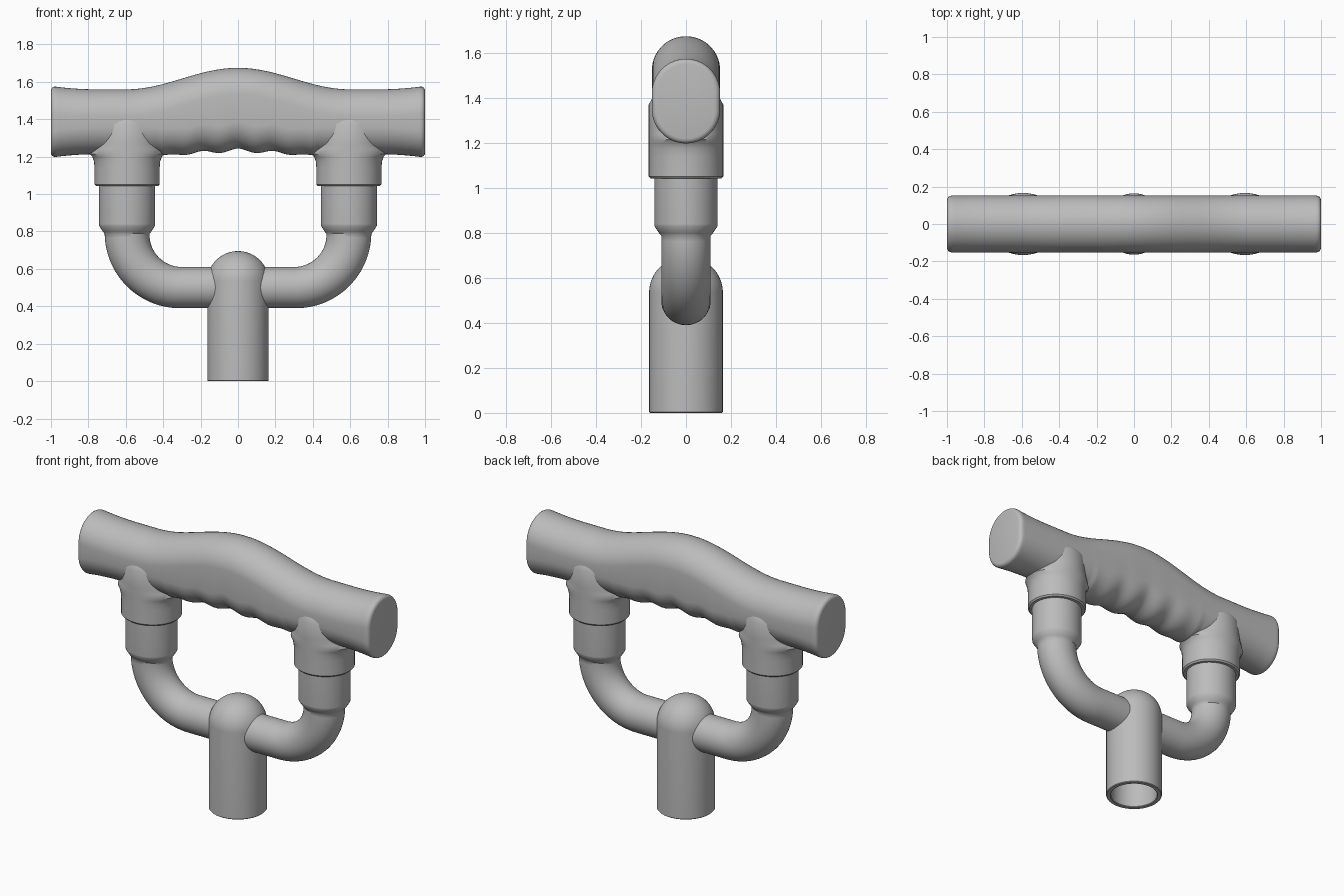
import bpy, bmesh, math
from mathutils import Vector

cube = bpy.data.objects.get("Cube")
if cube:
    bpy.data.objects.remove(cube, do_unlink=True)

grey = bpy.data.materials.new("plain grey")
grey.use_nodes = True
colour = (0.5, 0.5, 0.5, 1)
grey.diffuse_color = colour
grey.node_tree.nodes["Principled BSDF"].inputs["Base Color"].default_value = colour

SIDES = 48


def loft(name, rings):
    """Skin a row of equal-sized closed rings and cap both ends."""
    bm = bmesh.new()
    rows = [[bm.verts.new(p) for p in ring] for ring in rings]
    for a, b in zip(rows, rows[1:]):
        n = len(a)
        for i in range(n):
            bm.faces.new((a[i], a[(i + 1) % n], b[(i + 1) % n], b[i]))
    bm.faces.new(rows[0])
    bm.faces.new(rows[-1])
    bmesh.ops.recalc_face_normals(bm, faces=bm.faces)
    mesh = bpy.data.meshes.new(name)
    bm.to_mesh(mesh)
    bm.free()
    mesh.materials.append(grey)
    ob = bpy.data.objects.new(name, mesh)
    bpy.context.collection.objects.link(ob)
    bpy.ops.object.select_all(action="DESELECT")
    bpy.context.view_layer.objects.active = ob
    ob.select_set(True)
    bpy.ops.object.shade_smooth_by_angle(angle=math.radians(40))


def ellipse(centre, across, r_across, r_depth):
    """Ring spanned by the given direction and the y axis."""
    angles = [math.tau * i / SIDES for i in range(SIDES)]
    return [Vector(centre) + Vector(across) * r_across * math.cos(t)
            + Vector((0, r_depth * math.sin(t), 0)) for t in angles]


def upright(x, profile):
    return [ellipse((x, 0, z), (1, 0, 0), rx, ry) for z, rx, ry in profile]


# Handle: stadium section with an arched top and finger grooves below
def handle_ring(x, inset=0):
    d = abs(x)
    flare = 0.014 * (max(d - 0.75, 0) / 0.22) ** 2
    top = 1.56 + flare
    if d < 0.6:
        top += 0.0575 * (1 + math.cos(math.pi * d / 0.6))
    bottom = 1.213 - flare
    if d < 0.42:
        fade = 1 - d / 0.42
        bottom = 1.205 + 0.03 * fade + 0.009 * math.cos(math.tau * d / 0.19) * min(1, fade * 2)
    r = 0.152
    ring = []
    for i in range(SIDES):
        t = math.tau * (i + 0.5) / SIDES
        centre = top - r if math.sin(t) > 0 else bottom + r
        ring.append((x, (r - inset) * math.cos(t), centre + (r - inset) * math.sin(t)))
    return ring


bevel = 0.025
corner = [i * math.pi / 8 for i in range(4)]
left_end = [handle_ring(-1 + bevel * (1 - math.sin(a)), bevel * (1 - math.cos(a)))
            for a in (math.pi / 2 - c for c in corner)]
right_end = [handle_ring(1 - bevel * (1 - math.sin(a)), bevel * (1 - math.cos(a)))
             for a in (math.pi / 2 - c for c in reversed(corner))]
span = 1 - bevel
middle = [handle_ring(-span + 2 * span * i / 120) for i in range(121)]
loft("handle", left_end + middle + right_end)

# Sockets and bent arms, one on each side
for side, s in (("left", 1), ("right", -1)):
    loft(side + "_socket", upright(s * 0.593, [
        (1.043, 0.166, 0.158), (1.052, 0.174, 0.166), (1.14, 0.174, 0.166),
        (1.175, 0.177, 0.166), (1.2, 0.186, 0.166), (1.215, 0.2, 0.166),
        (1.24, 0.19, 0.166), (1.27, 0.174, 0.166), (1.37, 0.174, 0.166),
        (1.4, 0.16, 0.15)]))

    bend = 0.288
    arm = [ellipse((s * 0.05, 0, 0.5), (0, 0, 1), 0.11, 0.11)]
    for i in range(25):
        a = math.pi / 2 * i / 24
        across = Vector((-s * math.sin(a), 0, math.cos(a)))
        centre = Vector((s * 0.305, 0, 0.5 + bend)) - across * bend
        arm.append(ellipse(centre, across, 0.11 + 0.01 * i / 24, 0.11))
    for z, rx, ry in ((0.8, 0.13, 0.12), (0.83, 0.149, 0.14),
                      (0.84, 0.15, 0.141), (1.12, 0.15, 0.141)):
        arm.append(ellipse((s * 0.593, 0, z), (-s, 0, 0), rx, ry))
    loft(side + "_arm", arm)

# Post: domed tube, open at the bottom
r = 0.164
dome = [(0.535 + 0.16 * math.sin(a), r * math.cos(a), r * math.cos(a))
        for a in (math.pi / 2 * i / 16 for i in range(16))]
dome.append((0.695, 0.003, 0.003))
bore = 0.136
loft("post", upright(0, [(0.37, bore, bore), (0.004, bore, bore), (0, bore + 0.004, bore + 0.004),
                         (0, r - 0.004, r - 0.004), (0.004, r, r)] + dome))
